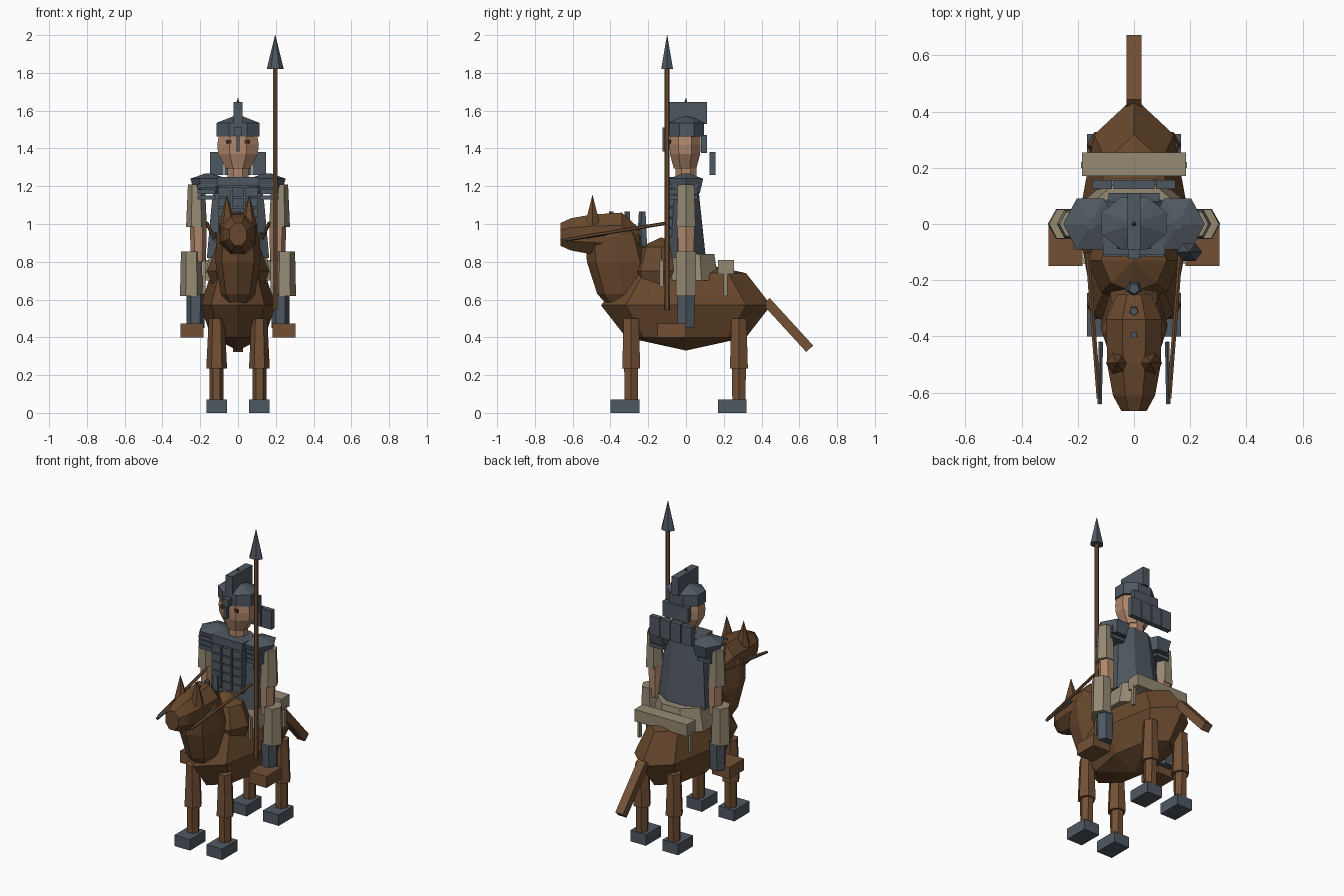
import bpy, bmesh, math
from mathutils import Vector, Matrix

if "Cube" in bpy.data.objects:
    bpy.data.objects.remove(bpy.data.objects["Cube"])


def material(name, rgb):
    m = bpy.data.materials.new(name)
    lin = [((c / 255 + 0.055) / 1.055) ** 2.4 for c in rgb]
    m.diffuse_color = (*lin, 1)
    m.use_nodes = True
    m.node_tree.nodes["Principled BSDF"].inputs["Base Color"].default_value = m.diffuse_color
    return m


HIDE = material("horse_brown", (104, 72, 45))
WOOD = material("leather_brown", (115, 80, 53))
STEEL = material("steel_grey", (79, 88, 97))
CLOTH = material("tan_cloth", (149, 138, 115))
SKIN = material("skin", (176, 136, 108))
DARK = material("dark_eye", (75, 40, 28))


def finish(name, bm, mat):
    bmesh.ops.recalc_face_normals(bm, faces=bm.faces)
    mesh = bpy.data.meshes.new(name)
    bm.to_mesh(mesh)
    bm.free()
    mesh.materials.append(mat)
    obj = bpy.data.objects.new(name, mesh)
    bpy.context.collection.objects.link(obj)
    return obj


def box(name, x, y, z, mat):
    """Box from (min, max) ranges."""
    bm = bmesh.new()
    bmesh.ops.create_cube(bm, size=1)
    for v in bm.verts:
        v.co = [(r[0] + r[1]) / 2 + c * (r[1] - r[0]) for r, c in zip((x, y, z), v.co)]
    return finish(name, bm, mat)


def ball(name, centre, radii, mat):
    bm = bmesh.new()
    bmesh.ops.create_uvsphere(bm, u_segments=8, v_segments=4, radius=1)
    bmesh.ops.transform(bm, verts=bm.verts,
                        matrix=Matrix.Translation(centre) @ Matrix.Diagonal((*radii, 1)))
    return finish(name, bm, mat)


def loft(name, rings, mat, n=6, axis="z", cx=0.0, flat=False):
    """Skin n-sided rings (position, centre, radius x, other radius) along z or y."""
    bm = bmesh.new()
    loops = []
    grow = 1 / math.cos(math.pi / n) if flat else 1
    for pos, c, rx, ro in rings:
        loop = []
        for i in range(n):
            a = 2 * math.pi * (i + 0.5 * flat) / n
            u, w = cx + rx * grow * math.cos(a), c + ro * grow * math.sin(a)
            loop.append(bm.verts.new((u, w, pos) if axis == "z" else (u, pos, w)))
        loops.append(loop)
    for a, b in zip(loops, loops[1:]):
        for i in range(n):
            j = (i + 1) % n
            bm.faces.new((a[i], a[j], b[j], b[i]))
    bm.faces.new(loops[0])
    bm.faces.new(loops[-1])
    return finish(name, bm, mat)


def rod(name, p, q, mat, r0, r1=None, n=6):
    """Round bar or cone between two points."""
    p, q = Vector(p), Vector(q)
    bm = bmesh.new()
    bmesh.ops.create_cone(bm, cap_ends=True, segments=n, radius1=r0,
                          radius2=r0 if r1 is None else r1, depth=(q - p).length)
    rot = (q - p).to_track_quat("Z", "Y").to_matrix().to_4x4()
    bmesh.ops.transform(bm, verts=bm.verts, matrix=Matrix.Translation((p + q) / 2) @ rot)
    return finish(name, bm, mat)


# Horse: barrel, withers, neck and head
ball("horse_body", (0, 0, 0.57), (0.2, 0.45, 0.24), HIDE)
ball("horse_withers", (0, -0.13, 0.75), (0.165, 0.16, 0.18), HIDE)
loft("horse_neck", [(0.585, -0.35, 0.06, 0.08), (0.63, -0.34, 0.09, 0.13),
                    (0.80, -0.36, 0.12, 0.165), (0.93, -0.38, 0.115, 0.15),
                    (1.0, -0.39, 0.08, 0.11)], HIDE, n=8)
loft("horse_head", [(-0.665, 0.945, 0.045, 0.06), (-0.61, 0.945, 0.075, 0.085),
                    (-0.5, 0.945, 0.095, 0.105), (-0.34, 0.945, 0.1, 0.115),
                    (-0.25, 0.9, 0.06, 0.08)], HIDE, n=8, axis="y", flat=True)

# Mane tufts
for y, r in ((-0.395, 0.02), (-0.31, 0.024), (-0.23, 0.03)):
    rod("mane_tuft", (0, y, 0.88), (0, y, 1.065), STEEL, r, r * 0.65, 5)

# Tail, a slanted bar
tail = box("horse_tail", (-0.027, 0.027), (-0.025, 0.025), (-0.17, 0.17), WOOD)
tail.matrix_world = Matrix.Translation((0, 0.54, 0.465)) @ Matrix.Rotation(math.radians(42.5), 4, "X")
tail.data.transform(tail.matrix_world)
tail.matrix_world = Matrix.Identity(4)

# Parts of the horse found on both sides
for s in (-1, 1):
    rod("horse_ear", (s * 0.055, -0.495, 1.0), (s * 0.06, -0.495, 1.155), HIDE, 0.045, 0, 6)
    rod("rein", (s * 0.165, -0.1, 1.005), (s * 0.125, -0.62, 0.92), WOOD, 0.009)
    rod("bit_bar", (s * 0.118, -0.42, 0.95), (s * 0.122, -0.64, 0.915), STEEL, 0.009)
    for y, hoof in ((-0.29, (-0.4, -0.245)), (0.28, (0.17, 0.32))):
        x = s * 0.113
        loft("horse_upper_leg", [(0.235, y, 0.055, 0.055), (0.5, y, 0.042, 0.046)], WOOD, cx=x)
        loft("horse_lower_leg", [(0.05, y, 0.037, 0.04), (0.24, y, 0.037, 0.043)], WOOD, cx=x)
        box("hoof", (x - 0.055, x + 0.055), hoof, (0, 0.07), STEEL)

# Saddle: seat cloth, rear roll, straps
loft("saddle_seat", [(0.7, 0.02, 0.18, 0.15), (0.84, 0.02, 0.15, 0.13)], CLOTH, n=8, flat=True)
box("saddle_roll", (-0.185, 0.185), (0.17, 0.255), (0.735, 0.81), CLOTH)
for s in (-1, 1):
    for y, z0, z1 in ((0.21, 0.62, 0.75), (-0.13, 0.67, 0.81)):
        box("saddle_strap", (s * 0.18 - 0.008, s * 0.18 + 0.008), (y - 0.011, y + 0.011), (z0, z1), CLOTH)

# Rider torso with breastplate, collar and plates
loft("torso", [(0.82, 0.0, 0.165, 0.105), (1.1, -0.01, 0.14, 0.085), (1.25, -0.01, 0.12, 0.07)],
     STEEL, n=8, flat=True)
box("chest_collar", (-0.11, 0.11), (-0.11, -0.04), (1.2, 1.25), STEEL)
for row in range(5):
    for col in (-1, 0, 1):
        z, x = 0.93 + row * 0.054, col * 0.073
        box("chest_plate", (x - 0.032, x + 0.032), (-0.115, -0.05), (z, z + 0.046), STEEL)

# Rider arms, shoulders, legs and feet
for s in (-1, 1):
    loft("shoulder_guard", [(1.165, 0, 0.075, 0.085), (1.24, 0, 0.097, 0.105), (1.267, 0, 0.02, 0.02)],
         STEEL, cx=s * 0.155)
    for z in (1.13, 1.16, 1.19):
        xs = sorted((s * 0.12, s * 0.215))
        box("shoulder_band", xs, (-0.09, 0.06), (z, z + 0.022), STEEL)
    loft("sleeve", [(0.985, 0, 0.055, 0.058), (1.21, 0, 0.045, 0.05)], CLOTH, cx=s * 0.22)
    loft("forearm", [(0.8, 0, 0.04, 0.046), (1.0, 0, 0.045, 0.053)], SKIN, cx=s * 0.21)
    loft("trouser_leg", [(0.62, 0, 0.06, 0.062), (0.855, 0, 0.055, 0.06)], CLOTH, cx=s * 0.247)
    loft("greave", [(0.45, 0, 0.047, 0.05), (0.63, 0, 0.05, 0.055)], STEEL, cx=s * 0.224)
    box("boot", sorted((s * 0.183, s * 0.305)), (-0.15, 0.0), (0.4, 0.473), WOOD)
    box("eye", (s * 0.047 - 0.013, s * 0.047 + 0.013), (-0.089, -0.08), (1.425, 1.445), DARK)

# Head
loft("neck", [(1.22, 0, 0.055, 0.055), (1.31, 0, 0.055, 0.055)], SKIN, n=8, flat=True)
loft("face", [(1.295, -0.005, 0.065, 0.06), (1.37, -0.005, 0.105, 0.08), (1.42, -0.005, 0.11, 0.082),
              (1.48, -0.005, 0.1, 0.08)], SKIN, n=8, flat=True)

# Helmet with brim, dome, crest, nose guard and neck guard
loft("helmet", [(1.463, 0.003, 0.115, 0.093), (1.535, 0.003, 0.115, 0.093), (1.568, 0.003, 0.03, 0.025)],
     STEEL, n=8, flat=True)
box("helmet_crest", (-0.024, 0.024), (-0.09, 0.11), (1.53, 1.645), STEEL)
rod("crest_spike", (0, 0, 1.64), (0, 0, 1.67), STEEL, 0.01, 0, 5)
box("brow_plate", (-0.02, 0.02), (-0.125, -0.085), (1.465, 1.51), STEEL)
box("nose_guard", (-0.007, 0.007), (-0.125, -0.1), (1.385, 1.48), STEEL)
box("helmet_back", (-0.09, 0.09), (0.08, 0.11), (1.375, 1.47), STEEL)
for i in range(4):
    x = -0.1125 + i * 0.075
    box("neck_guard_plate", (x - 0.035, x + 0.035), (0.125, 0.157), (1.26, 1.38), STEEL)

# Spear
rod("spear_shaft", (0.197, -0.1, 0.545), (0.197, -0.1, 1.83), WOOD, 0.013)
loft("spear_head", [(1.82, -0.1, 0.045, 0.036), (2.0, -0.1, 0.001, 0.001)], STEEL, cx=0.197)
